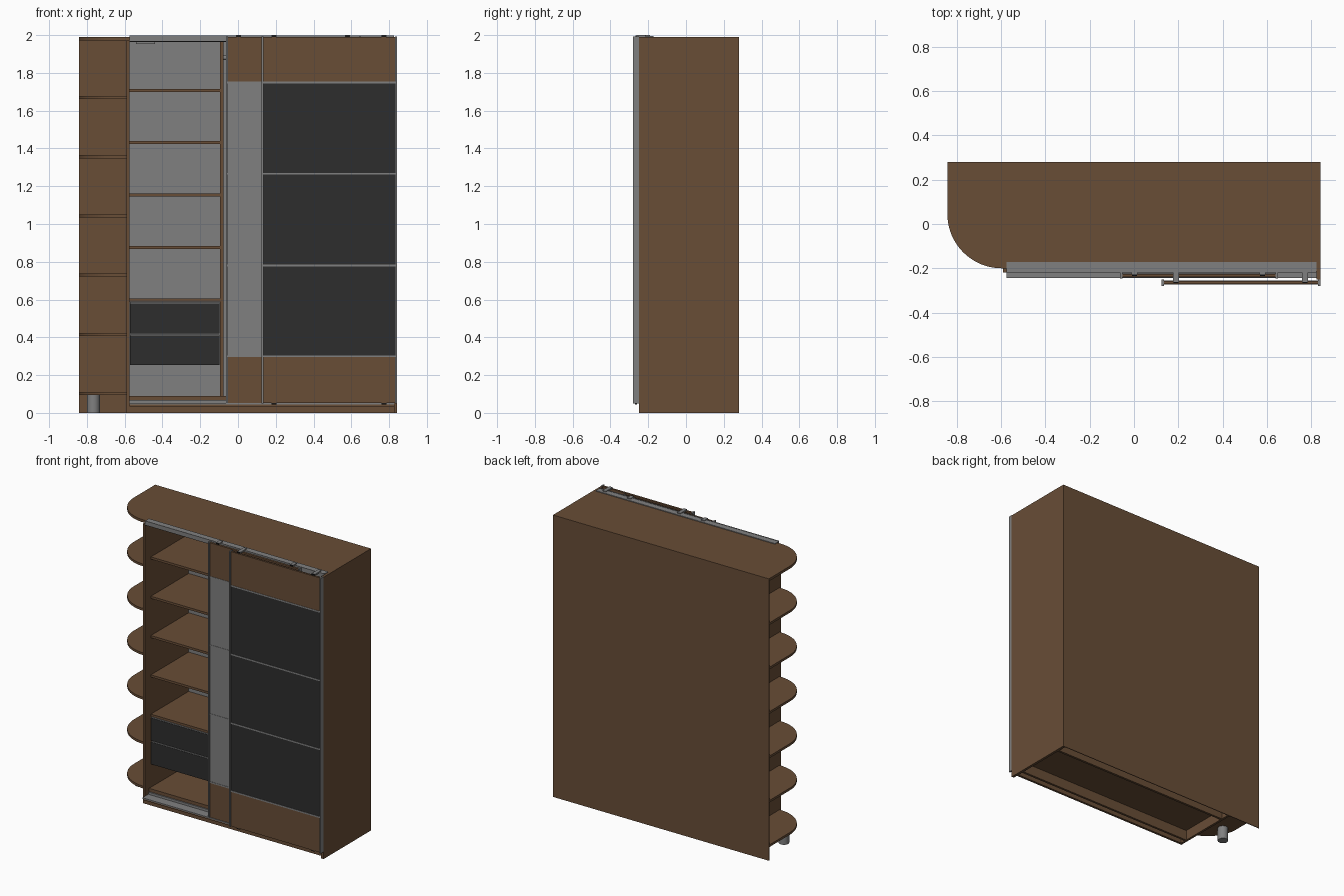
import bpy, bmesh, math

if "Cube" in bpy.data.objects:
    bpy.data.objects.remove(bpy.data.objects["Cube"])


def mat(name, c):
    m = bpy.data.materials.new(name)
    m.diffuse_color = (*c, 1)
    m.use_nodes = True
    m.node_tree.nodes["Principled BSDF"].inputs["Base Color"].default_value = m.diffuse_color
    return m


WOOD = mat("brown wood", (0.14, 0.075, 0.037))
GREY = mat("grey metal", (0.216, 0.216, 0.216))
DARK = mat("dark panel", (0.027, 0.027, 0.027))
BLACK = mat("black rubber", (0.008, 0.008, 0.008))


def finish(name, bm, m):
    bmesh.ops.recalc_face_normals(bm, faces=bm.faces)
    me = bpy.data.meshes.new(name)
    bm.to_mesh(me)
    bm.free()
    me.materials.append(m)
    ob = bpy.data.objects.new(name, me)
    bpy.context.collection.objects.link(ob)
    return ob


def box(name, x, y, z, m):
    """Box from (min, max) ranges."""
    bm = bmesh.new()
    bmesh.ops.create_cube(bm, size=1)
    for v in bm.verts:
        v.co = [r[0] + (c + 0.5) * (r[1] - r[0]) for c, r in zip(v.co, (x, y, z))]
    return finish(name, bm, m)


def slab(name, pts, z0, z1, m):
    """Flat outline extruded upward."""
    bm = bmesh.new()
    f = bm.faces.new([bm.verts.new((x, y, z0)) for x, y in pts])
    top = bmesh.ops.extrude_face_region(bm, geom=[f])["geom"]
    bmesh.ops.translate(bm, vec=(0, 0, z1 - z0),
                        verts=[v for v in top if isinstance(v, bmesh.types.BMVert)])
    return finish(name, bm, m)


def cylinder(name, r, depth, loc, rot, m):
    bpy.ops.mesh.primitive_cylinder_add(vertices=32, radius=r, depth=depth, location=loc, rotation=rot)
    ob = bpy.context.object
    ob.name = name
    ob.data.materials.append(m)
    bpy.ops.object.shade_smooth_by_angle()


def rounded_end(x_right):
    """Outline with a quarter-round front left corner."""
    r = 0.245
    arc = [(-0.843 + r - r * math.cos(a), 0.045 - r * math.sin(a))
           for a in (math.pi / 2 * i / 20 for i in range(21))]
    return [(x_right, 0.275), (-0.843, 0.275)] + arc + [(x_right, -0.2)]


L, R = -0.575, 0.825      # inside faces of the carcass
BACK = 0.275

# carcass
slab("top_panel", rounded_end(0.843), 1.972, 1.99, WOOD)
box("back_panel", (-0.843, 0.843), (BACK, 0.28), (0, 1.99), WOOD)
box("back_lining", (L, R), (0.271, BACK), (0.09, 1.972), GREY)
box("left_side", (-0.591, L), (-0.218, BACK), (0, 1.972), WOOD)
box("right_side", (R, 0.843), (-0.25, BACK), (0, 1.99), WOOD)
box("bottom_panel", (L, R), (-0.17, BACK), (0.072, 0.09), WOOD)
box("divider", (-0.095, -0.078), (-0.15, 0.271), (0.09, 1.972), WOOD)

# plinth frame
box("front_plinth", (L, R), (-0.218, -0.202), (0, 0.045), WOOD)
box("track_base", (L, R), (-0.24, -0.15), (0.035, 0.045), WOOD)
box("inner_plinth", (L, R), (-0.165, -0.149), (0, 0.072), WOOD)
box("rear_plinth", (L, R), (0.2, 0.216), (0, 0.072), WOOD)

# open rounded shelves at the left end
for i in range(6):
    z = 0.094 + i * 0.3135
    slab(f"end_shelf_{i + 1}", rounded_end(-0.591), z, z + 0.016, WOOD)
cylinder("end_foot", 0.034, 0.094, (-0.765, 0.0, 0.047), (0, 0, 0), GREY)

# inner shelves
for i in range(5):
    z = 0.59 + i * 0.2775
    box(f"inner_shelf_{i + 1}", (L, -0.095), (-0.15, 0.271), (z, z + 0.016), WOOD)

# drawers
for i, (a, b) in enumerate(((0.253, 0.41), (0.42, 0.58))):
    box(f"drawer_front_{i + 1}", (L + 0.002, -0.097), (-0.15, -0.134), (a, b), DARK)
    box(f"drawer_pull_{i + 1}", (L + 0.002, -0.097), (-0.148, -0.13), (b, b + 0.006), GREY)
    y0, y1 = -0.134, 0.24
    box(f"drawer_bottom_{i + 1}", (L + 0.015, -0.11), (y0, y1), (a + 0.015, a + 0.022), GREY)
    box(f"drawer_back_{i + 1}", (L + 0.015, -0.11), (y1 - 0.01, y1), (a + 0.022, b - 0.04), GREY)
    for side, x in (("left", L + 0.015), ("right", -0.12)):
        box(f"drawer_{side}_wall_{i + 1}", (x, x + 0.01), (y0, y1 - 0.01), (a + 0.022, b - 0.04), GREY)

# pull-out hanger and clothes rail
box("hanger_mount", (-0.54, -0.44), (-0.12, 0.2), (1.953, 1.972), GREY)
cylinder("clothes_rail", 0.012, R + 0.078, ((R - 0.078) / 2, 0.03, 1.88), (0, math.pi / 2, 0), GREY)

# sliding tracks
box("top_track_plate", (L, R), (-0.218, -0.172), (1.99, 1.995), GREY)
box("top_track_lip", (L, R), (-0.218, -0.213), (1.968, 1.997), GREY)
box("top_track_shadow_strip", (L, R), (-0.211, -0.202), (1.963, 1.97), BLACK)
box("bottom_track", (L, R), (-0.245, -0.15), (0.045, 0.052), GREY)
box("bottom_track_rib", (L, R), (-0.18, -0.172), (0.052, 0.068), GREY)


def door(name, x0, x1, y, fill):
    """Sliding door: wood ends, three middle panels, metal frame."""
    z = [0.052, 0.3, 0.78, 1.266, 1.75, 1.99]
    for i in range(5):
        m = WOOD if i in (0, 4) else fill
        box(f"{name}_panel_{i + 1}", (x0 + 0.008, x1 - 0.008), (y + 0.008, y + 0.022), (z[i], z[i + 1]), m)
    for i in range(1, 5):
        box(f"{name}_strip_{i}", (x0 + 0.008, x1 - 0.008), (y + 0.006, y + 0.024),
            (z[i] - 0.005, z[i] + 0.005), GREY)
    for side, a in (("left", x0), ("right", x1 - 0.01)):
        box(f"{name}_{side}_stile", (a, a + 0.01), (y, y + 0.03), (0.05, 1.993), GREY)
    # rollers at the top and bottom
    for i, x in enumerate((x0 + 0.065, x1 - 0.07)):
        box(f"{name}_top_roller_{i + 1}", (x - 0.013, x + 0.013), (y + 0.018, -0.19), (1.99, 2.0), GREY)
        box(f"{name}_roller_cap_{i + 1}", (x - 0.011, x + 0.011), (y + 0.013, y + 0.018), (1.99, 1.999), BLACK)
        box(f"{name}_bottom_guide_{i + 1}", (x - 0.013, x + 0.013), (y + 0.01, y + 0.02), (0.045, 0.053), BLACK)


door("mirror_door", -0.063, 0.65, -0.247, GREY)
door("dark_door", 0.125, 0.842, -0.28, DARK)
